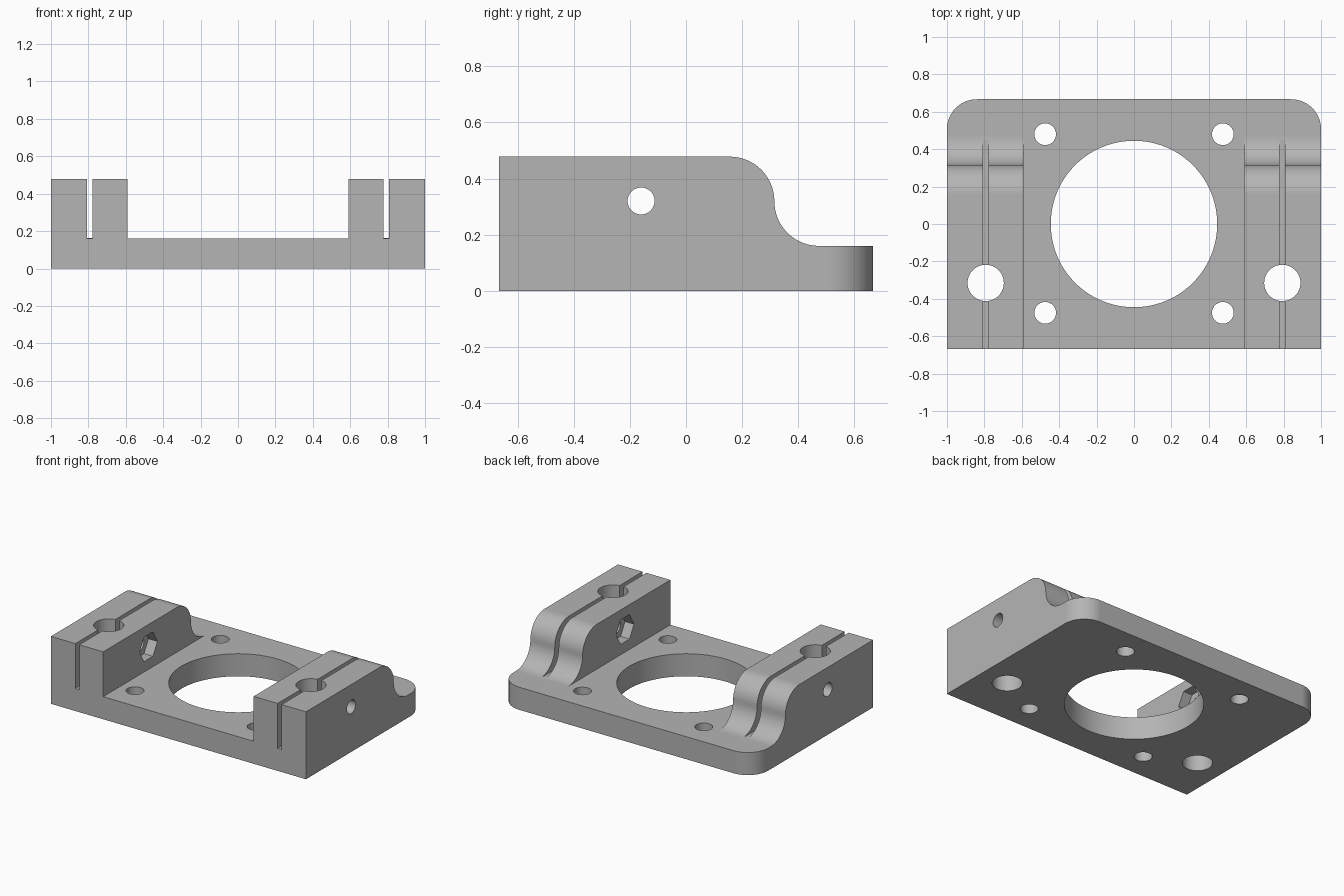
import bpy
import bmesh
from math import pi, sin, cos, radians
from mathutils import Matrix

cube = bpy.data.objects.get("Cube")
if cube:
    bpy.data.objects.remove(cube, do_unlink=True)

HALF_X, HALF_Y = 1.0, 0.667
PLATE, TOP = 0.16, 0.478
POST_IN, SLOT_X = 0.59, 0.793
R = (TOP - PLATE) / 2           # radius of both sweeps in the post profile
ARC_Y = 0.315                   # where the two sweeps meet

grey = bpy.data.materials.new("light grey plastic")
grey.use_nodes = True
colour = (0.46, 0.46, 0.46, 1)
grey.diffuse_color = colour
grey.node_tree.nodes["Principled BSDF"].inputs["Base Color"].default_value = colour


def make_object(name, bm):
    bmesh.ops.recalc_face_normals(bm, faces=bm.faces)
    mesh = bpy.data.meshes.new(name)
    bm.to_mesh(mesh)
    bm.free()
    mesh.materials.append(grey)
    obj = bpy.data.objects.new(name, mesh)
    bpy.context.collection.objects.link(obj)
    return obj


def arc(cy, cz, start, end, steps=16):
    return [(cy + R * cos(start + (end - start) * i / steps),
             cz + R * sin(start + (end - start) * i / steps)) for i in range(steps + 1)]


# Bracket body: side profile with an S-curve, extruded across the width
mid = PLATE + R
profile = [(-HALF_Y, 0), (-HALF_Y, TOP)]
profile += arc(ARC_Y - R, mid, pi / 2, 0)
profile += arc(ARC_Y + R, mid, pi, 1.5 * pi)[1:]
profile += [(HALF_Y, PLATE), (HALF_Y, 0)]
bm = bmesh.new()
side = bm.faces.new([bm.verts.new((-HALF_X, y, z)) for y, z in profile])
extruded = bmesh.ops.extrude_face_region(bm, geom=[side])["geom"]
bmesh.ops.translate(bm, vec=(2 * HALF_X, 0, 0),
                    verts=[v for v in extruded if isinstance(v, bmesh.types.BMVert)])

# Rounded back corners
corners = [e for e in bm.edges
           if all(v.co.y > HALF_Y - 0.001 for v in e.verts)
           and abs(e.verts[0].co.z - e.verts[1].co.z) > 0.1]
bmesh.ops.bevel(bm, geom=corners, offset=0.16, segments=14, profile=0.5, affect='EDGES')
bracket = make_object("motor_bracket", bm)


def cut(name, bm):
    cutter = make_object(name, bm)
    mod = bracket.modifiers.new(name, 'BOOLEAN')
    mod.operation = 'DIFFERENCE'
    mod.solver = 'EXACT'
    mod.object = cutter
    bpy.context.view_layer.objects.active = bracket
    bpy.ops.object.modifier_apply(modifier=name)
    bpy.data.objects.remove(cutter, do_unlink=True)


def cut_box(name, x0, x1, y0, y1, z0, z1):
    bm = bmesh.new()
    size = Matrix.Diagonal((x1 - x0, y1 - y0, z1 - z0, 1))
    centre = Matrix.Translation(((x0 + x1) / 2, (y0 + y1) / 2, (z0 + z1) / 2))
    bmesh.ops.create_cube(bm, size=1, matrix=centre @ size)
    cut(name, bm)


def cut_round(name, centre, radius, depth, along_x=False, sides=48):
    bm = bmesh.new()
    turn = Matrix.Rotation(radians(90), 4, 'Y') if along_x else Matrix()
    bmesh.ops.create_cone(bm, cap_ends=True, segments=sides, radius1=radius,
                          radius2=radius, depth=depth,
                          matrix=Matrix.Translation(centre) @ turn)
    cut(name, bm)


# Open middle between the two clamp posts, and the motor bore
cut_box("middle_channel", -POST_IN, POST_IN, -1, ARC_Y + R, PLATE, 1)
cut_round("motor_bore", (0, 0, 0), 0.445, 1, sides=96)

# Mounting screw holes
for x in (-0.475, 0.475):
    for y in (-0.475, 0.48):
        cut_round("screw_hole", (x, y, 0), 0.058, 1)

# Clamp posts: slot, rod hole, cross bolt hole and nut pocket
for s in (-1, 1):
    cut_box("clamp_slot", s * SLOT_X - 0.0155, s * SLOT_X + 0.0155, -1, 0.45, PLATE, 1)
    cut_round("rod_hole", (s * SLOT_X, -0.315, 0), 0.097, 2)
    cut_round("bolt_hole", (s * 0.8, -0.16, 0.32), 0.048, 0.8, along_x=True)
    cut_round("nut_pocket", (s * POST_IN, -0.16, 0.32), 0.1, 0.14, along_x=True, sides=6)

# Smooth curves with crisp edges
bpy.ops.object.select_all(action='DESELECT')
bracket.select_set(True)
bpy.context.view_layer.objects.active = bracket
bpy.ops.object.shade_smooth_by_angle(angle=radians(30))
weighted = bracket.modifiers.new("flat_face_normals", 'WEIGHTED_NORMAL')
weighted.keep_sharp = True
